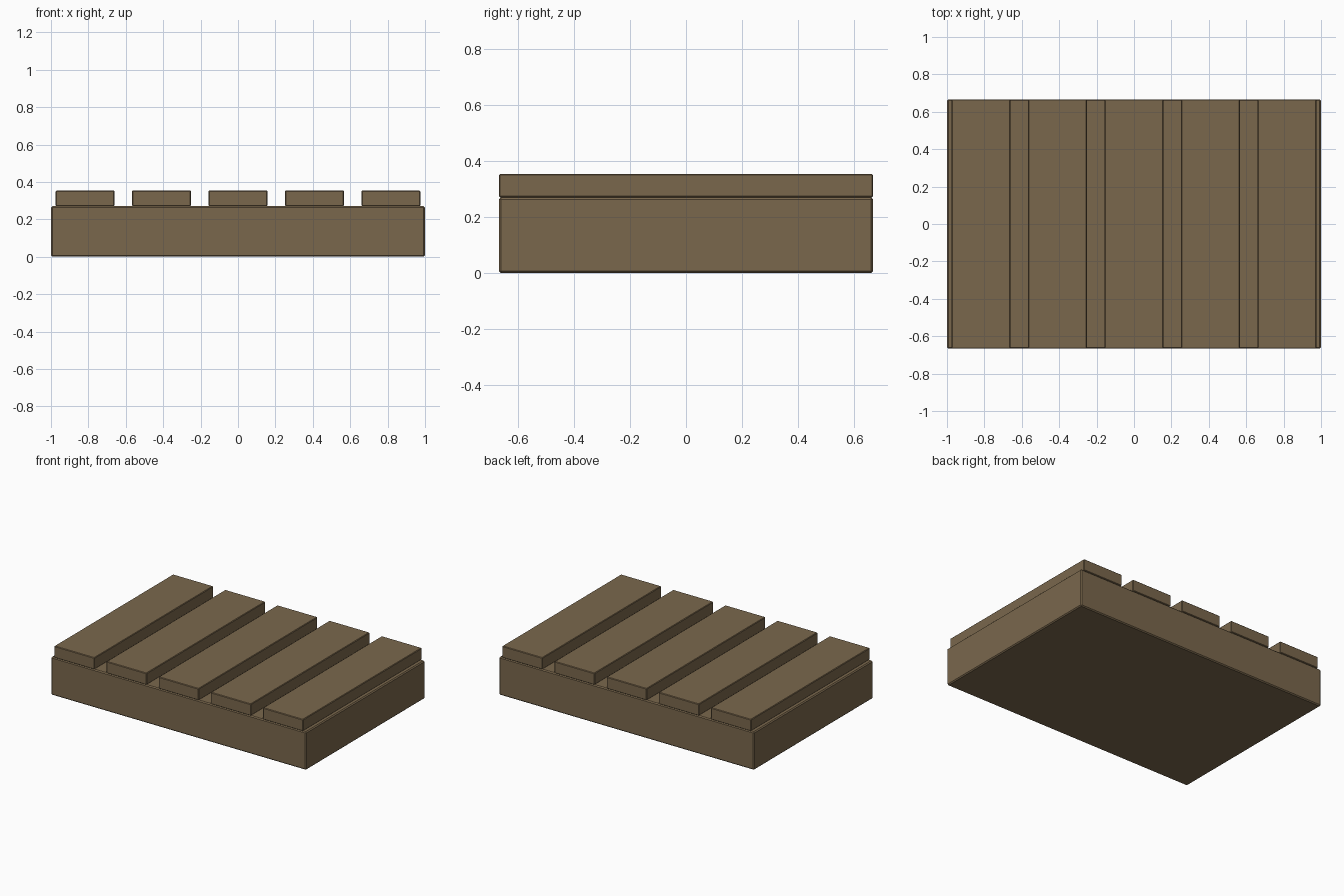
import bpy, bmesh

if "Cube" in bpy.data.objects:
    bpy.data.objects.remove(bpy.data.objects["Cube"])

wood = bpy.data.materials.new("brown_wood")
wood.diffuse_color = (0.195, 0.137, 0.073, 1)
wood.use_nodes = True
wood.node_tree.nodes["Principled BSDF"].inputs["Base Color"].default_value = wood.diffuse_color


def block(name, size, centre, bevel):
    """Box with small chamfered edges."""
    bm = bmesh.new()
    bmesh.ops.create_cube(bm, size=1)
    bmesh.ops.scale(bm, vec=size, verts=bm.verts)
    bmesh.ops.bevel(bm, geom=bm.edges[:], offset=bevel, segments=1,
                    affect='EDGES')
    mesh = bpy.data.meshes.new(name)
    bm.to_mesh(mesh)
    bm.free()
    mesh.materials.append(wood)
    obj = bpy.data.objects.new(name, mesh)
    obj.location = centre
    bpy.context.collection.objects.link(obj)
    return obj


DEPTH = 1.332
BASE_TOP, TOP = 0.27, 0.353

# Solid base
block("base", (2.0, DEPTH, BASE_TOP), (0, 0, BASE_TOP / 2), 0.007)

# Five evenly spaced slats across the top
for i in range(5):
    block(f"slat_{i + 1}", (0.315, DEPTH, TOP - BASE_TOP),
          ((i - 2) * 0.409, 0, (TOP + BASE_TOP) / 2), 0.004)
